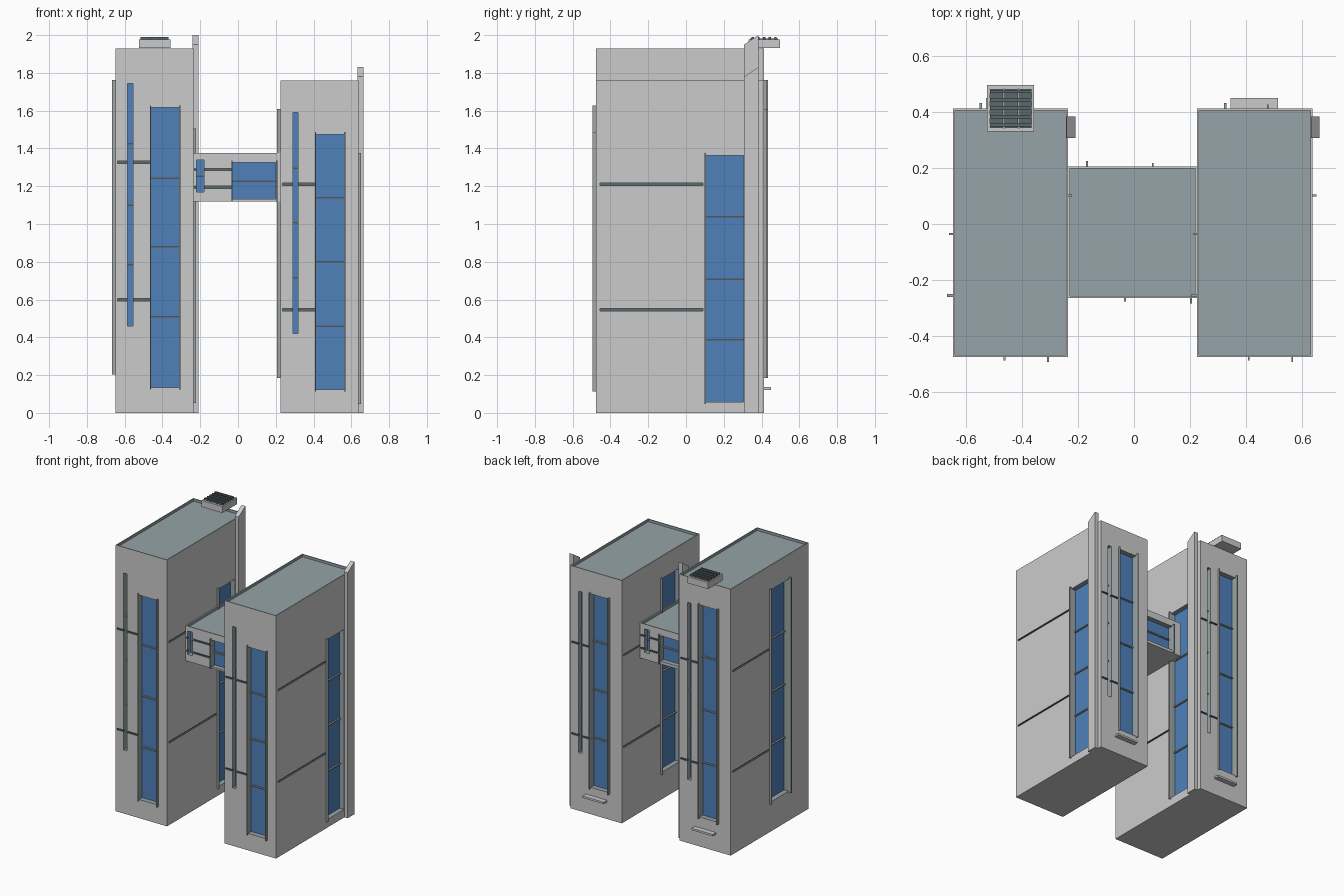
import bpy, bmesh
from mathutils import Matrix

if "Cube" in bpy.data.objects:
    bpy.data.objects.remove(bpy.data.objects["Cube"])


def material(name, rgb):
    m = bpy.data.materials.new(name)
    m.diffuse_color = (*rgb, 1)
    m.use_nodes = True
    m.node_tree.nodes["Principled BSDF"].inputs["Base Color"].default_value = m.diffuse_color
    return m


CONCRETE = material("concrete", (0.62, 0.62, 0.60))
SLATE = material("slate", (0.30, 0.37, 0.39))
GLASS = material("glass", (0.08, 0.22, 0.50))
TRIM = material("trim", (0.36, 0.38, 0.37))
DARK = material("dark_metal", (0.10, 0.14, 0.15))


def boxes(name, items, mat):
    """One object from boxes given as (x range, y range, z range)."""
    bm = bmesh.new()
    for rng in items:
        c = [(a + b) / 2 for a, b in rng]
        s = [abs(b - a) for a, b in rng]
        bmesh.ops.create_cube(bm, size=1, matrix=Matrix.Translation(c) @ Matrix.Diagonal((*s, 1)))
    me = bpy.data.meshes.new(name)
    bm.to_mesh(me)
    bm.free()
    me.materials.append(mat)
    ob = bpy.data.objects.new(name, me)
    bpy.context.collection.objects.link(ob)
    return ob


def cut(ob, items, mat):
    """Subtract boxes, leaving the cut faces in the cutter's material."""
    cutter = boxes("cutter", items, mat)
    cutter.hide_render = True
    mod = ob.modifiers.new("cut", "BOOLEAN")
    mod.operation, mod.object, mod.solver = "DIFFERENCE", cutter, "EXACT"
    mod.material_mode = "TRANSFER"
    bpy.context.view_layer.objects.active = ob
    bpy.ops.object.modifier_apply(modifier=mod.name)
    bpy.data.objects.remove(cutter)


def on_face(face, u, z, d):
    """Box on a wall: u along it, z up, d outward from it."""
    axis, wall, sign = face
    out = (wall + sign * d[0], wall + sign * d[1])
    return (out, u, z) if axis == "x" else (u, out, z)


DEPTH = 0.04


def block(name, X, Y, Z, openings, grooves, fins):
    """Volume with sunk roof, recessed glazing, wall grooves and window fins."""
    faces = {"front": ("y", Y[0], -1), "back": ("y", Y[1], 1),
             "left": ("x", X[0], -1), "right": ("x", X[1], 1)}
    body = boxes(name + "_walls", [(X, Y, Z)], CONCRETE)
    rim = 0.007
    holes = [((X[0] + rim, X[1] - rim), (Y[0] + rim, Y[1] - rim), (Z[1] - 0.018, Z[1] + 0.1))]
    panes, bars = [], []
    for f, u, z, n in openings:
        face = faces[f]
        holes.append(on_face(face, u, z, (-DEPTH, 0.05)))
        panes.append(on_face(face, u, z, (-DEPTH - 0.004, -DEPTH + 0.004)))
        for i in range(1, n):
            h = z[0] + (z[1] - z[0]) * i / n
            bars.append(on_face(face, u, (h - 0.004, h + 0.004), (-DEPTH, -DEPTH + 0.015)))
    cut(body, holes, SLATE)
    cut(body, [on_face(faces[f], u, (h - 0.006, h + 0.006), (-0.012, 0.05))
               for f, u, h in grooves], DARK)
    boxes(name + "_glass", panes, GLASS)
    boxes(name + "_mullions", bars, TRIM)
    boxes(name + "_window_fins", [on_face(faces[f], (u - w / 2, u + w / 2), z, (-0.01, out))
                                  for f, u, w, z, out in fins], TRIM)


def tower(name, dx, k):
    """Tower whose heights scale by k and whose plan shifts by dx."""
    def sx(a, b):
        return (a + dx, b + dx)

    def sz(a, b):
        return (a * k, b * k)
    X, Y = sx(0.226, 0.638), (-0.476, 0.413)
    front, back, side, slot = sz(0.123, 1.474), sz(0.195, 1.597), sz(0.058, 1.363), sz(0.42, 1.59)
    openings = [("front", sx(0.414, 0.562), front, 4), ("front", sx(0.290, 0.317), slot, 4),
                ("back", sx(0.330, 0.475), back, 4), ("back", sx(0.546, 0.573), slot, 4),
                ("right", (0.105, 0.304), side, 4), ("left", (-0.25, -0.04), back, 4)]
    runs = [("front", sx(0.235, 0.414)), ("back", sx(0.475, 0.63)),
            ("right", (-0.455, 0.09)), ("left", (-0.028, 0.393))]
    grooves = [(f, u, h * k) for f, u in runs for h in (0.546, 1.21)]

    def tall(z):
        return (z[0] - 0.01, z[1] + 0.012)
    fins = [("front", 0.411 + dx, 0.006, tall(front), 0.012), ("front", 0.566 + dx, 0.007, tall(front), 0.018),
            ("back", 0.326 + dx, 0.008, tall(back), 0.02), ("back", 0.478 + dx, 0.006, tall(back), 0.014),
            ("right", 0.102, 0.008, tall(side), 0.014),
            ("left", -0.256, 0.012, tall(back), 0.02), ("left", -0.036, 0.008, tall(back), 0.014)]
    block(name, X, Y, (0, 1.76 * k), openings, grooves, fins)

    # entrance canopy at the back
    boxes(name + "_canopy", [(sx(0.345, 0.515), (0.40, 0.45), (0.122, 0.136))], CONCRETE)

    # tall blade with a sloping top
    blade = boxes(name + "_blade", [((X[1] - 0.005, X[1] + 0.026), (0.308, 0.384), (0, 1.76 * k + 0.07))], CONCRETE)
    for v in blade.data.vertices:
        if v.co.z > 1 and v.co.y < 0.35:
            v.co.z -= 0.05


tower("short_tower", 0.0, 1.0)
tower("tall_tower", -0.874, 1.93 / 1.76)

# bridge between the towers
BZ = (1.12, 1.335)
block("bridge", (-0.236, 0.226), (-0.264, 0.205), (1.12, 1.375),
      [("front", (-0.028, 0.199), (1.132, 1.325), 2), ("front", (-0.221, -0.18), (1.17, 1.34), 2),
       ("back", (-0.163, 0.062), (1.14, 1.325), 2), ("back", (0.15, 0.19), (1.17, 1.34), 2)],
      [(f, u, h) for f, u in (("front", (-0.23, -0.028)), ("back", (0.062, 0.22))) for h in (1.195, 1.288)],
      [("front", -0.032, 0.007, BZ, 0.013), ("front", 0.204, 0.008, BZ, 0.02),
       ("back", -0.168, 0.008, BZ, 0.02), ("back", 0.067, 0.007, BZ, 0.014)])

# roof vent overhanging the back of the tall tower
VX, VY = (-0.525, -0.357), (0.33, 0.497)
vent = boxes("roof_vent", [(VX, VY, (1.931, 1.978))], CONCRETE)
cut(vent, [((VX[0] + 0.01, VX[1] - 0.01), (VY[0] + 0.016, VY[1] - 0.016), (1.966, 2.1))], DARK)
boxes("vent_slats", [((-0.515, -0.367), (y - 0.006, y + 0.006), (1.972, 1.99))
                     for y in (0.354, 0.384, 0.414, 0.444, 0.474)], DARK)
boxes("vent_rails", [((x - 0.004, x + 0.004), (0.34, 0.487), (1.964, 1.983))
                     for x in (-0.466, -0.412)], SLATE)
